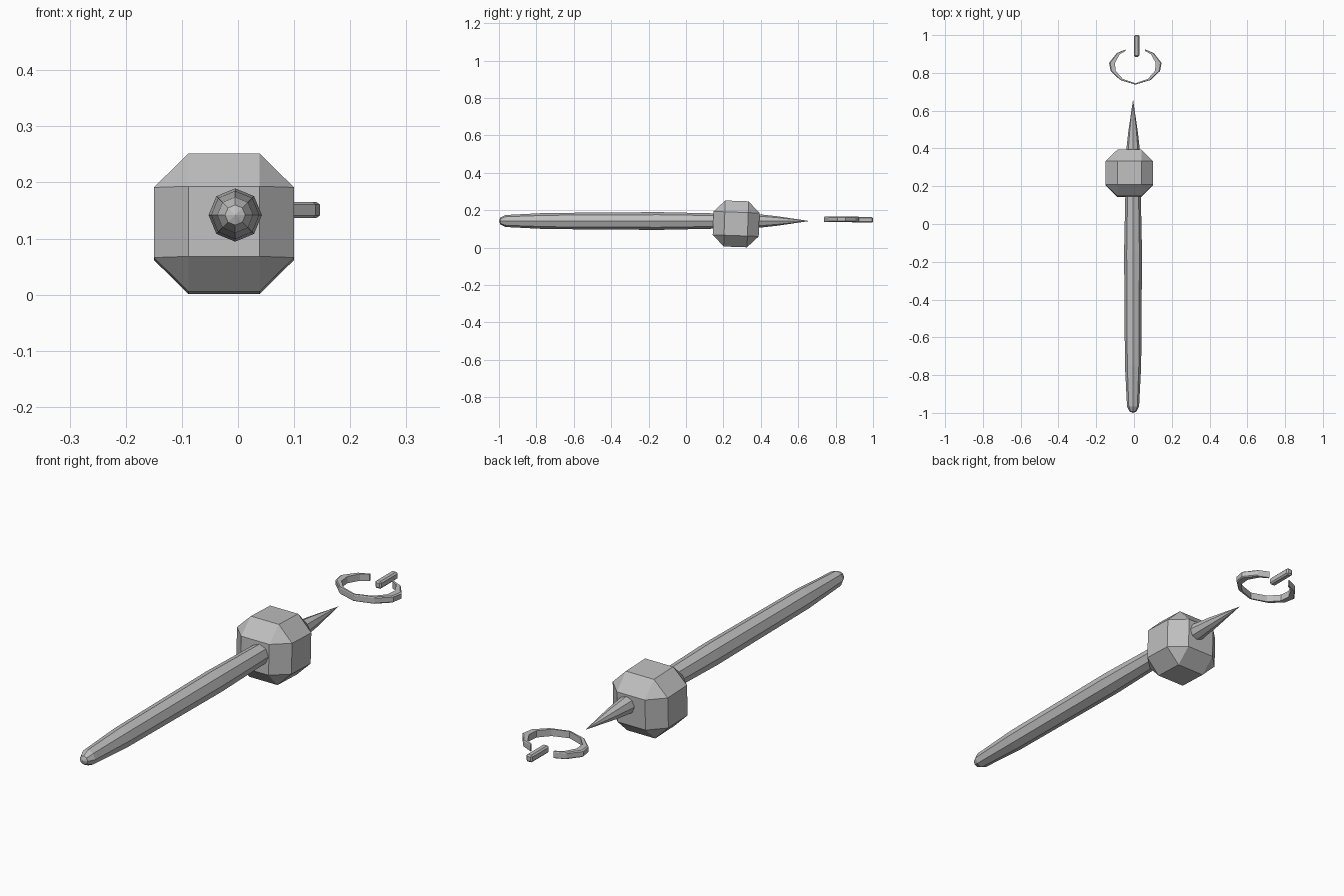
import bpy, bmesh, math
from mathutils import Matrix, Vector

if "Cube" in bpy.data.objects:
    bpy.data.objects.remove(bpy.data.objects["Cube"])

grey = bpy.data.materials.new("grey")
grey.diffuse_color = (0.52, 0.52, 0.52, 1)
grey.use_nodes = True
grey.node_tree.nodes["Principled BSDF"].inputs["Base Color"].default_value = grey.diffuse_color


def finish(name, bm):
    bmesh.ops.recalc_face_normals(bm, faces=bm.faces)
    mesh = bpy.data.meshes.new(name)
    bm.to_mesh(mesh)
    bm.free()
    mesh.materials.append(grey)
    obj = bpy.data.objects.new(name, mesh)
    bpy.context.collection.objects.link(obj)
    return obj


def lathe_y(name, rows, cx, cz, sides=8):
    """Eight-sided rod along y from (y, radius) rows; a radius of 0 makes a point."""
    bm = bmesh.new()
    rings = []
    for y, r in rows:
        n = sides if r > 0 else 1
        rings.append([bm.verts.new((cx + r * math.sin(2 * math.pi * i / sides), y,
                                    cz + r * math.cos(2 * math.pi * i / sides)))
                      for i in range(n)])
    for a, b in zip(rings, rings[1:]):
        for i in range(sides):
            j = (i + 1) % sides
            face = [a[i % len(a)], a[j % len(a)], b[j % len(b)], b[i % len(b)]]
            bm.faces.new(list(dict.fromkeys(face)))
    for ring in (rings[0], rings[-1]):
        if len(ring) > 1:
            bm.faces.new(ring)
    return finish(name, bm)


# Handle: slim octagonal rod with a rounded end
lathe_y("handle", [(-1.0, 0), (-0.993, 0.018), (-0.965, 0.032), (-0.75, 0.043),
                   (-0.15, 0.0475), (0.2, 0.040)], -0.005, 0.142)

# Spike on the far side of the head
lathe_y("spike", [(0.3, 0.038), (0.40, 0.035), (0.49, 0.025), (0.66, 0)], -0.005, 0.142)

# Head: cube with wide chamfers and triangular corners, tilted slightly
h, a = 0.123, 0.0625
bm = bmesh.new()
for axis in range(3):
    for s in (-h, h):
        for u in (-a, a):
            for v in (-a, a):
                co = [u, v]
                co.insert(axis, s)
                bm.verts.new(co)
bmesh.ops.convex_hull(bm, input=bm.verts)
bmesh.ops.dissolve_limit(bm, angle_limit=0.02, verts=bm.verts, edges=bm.edges)
bmesh.ops.transform(bm, verts=bm.verts, matrix=Matrix.Translation((-0.025, 0.268, 0.1265))
                    @ Matrix.Diagonal((1.016, 1, 1, 1)) @ Matrix.Rotation(math.radians(-2), 4, 'X'))
finish("head", bm)

# Open ring: two mirrored tapering arms, as (outer, inner) points from the middle
outer = [(0, .738), (.080, .762), (.131, .810), (.139, .853), (.098, .905), (.052, .924)]
inner = [(0, .745), (.066, .768), (.104, .810), (.108, .853), (.083, .898), (.052, .916)]
cx, z0, z1 = 0.007, 0.137, 0.165
for name, side in (("ring_arm_left", -1), ("ring_arm_right", 1)):
    bm = bmesh.new()
    sections = []
    for (ox, oy), (ix, iy) in zip(outer, inner):
        o, i = Vector((ox, oy)), Vector((ix, iy))
        edge = o.lerp(i, 0.2)          # small chamfer on the outer rim
        pts = [(o, z0 + .004), (o, z1 - .004), (edge, z1), (i, z1), (i, z0), (edge, z0)]
        sections.append([bm.verts.new((cx + side * p.x, p.y, z)) for p, z in pts])
    for s, t in zip(sections, sections[1:]):
        for k in range(6):
            m = (k + 1) % 6
            bm.faces.new((s[k], s[m], t[m], t[k]))
    bm.faces.new(sections[0])
    bm.faces.new(sections[-1])
    finish(name, bm)

# Small bar standing in the ring's gap
bm = bmesh.new()
bmesh.ops.create_cube(bm, size=1, matrix=Matrix.Translation((0.014, 0.9425, 0.148))
                      @ Matrix.Diagonal((0.028, 0.115, 0.030, 1)))
bmesh.ops.bevel(bm, geom=bm.edges[:], offset=0.006, segments=1, affect='EDGES')
finish("bar", bm)
